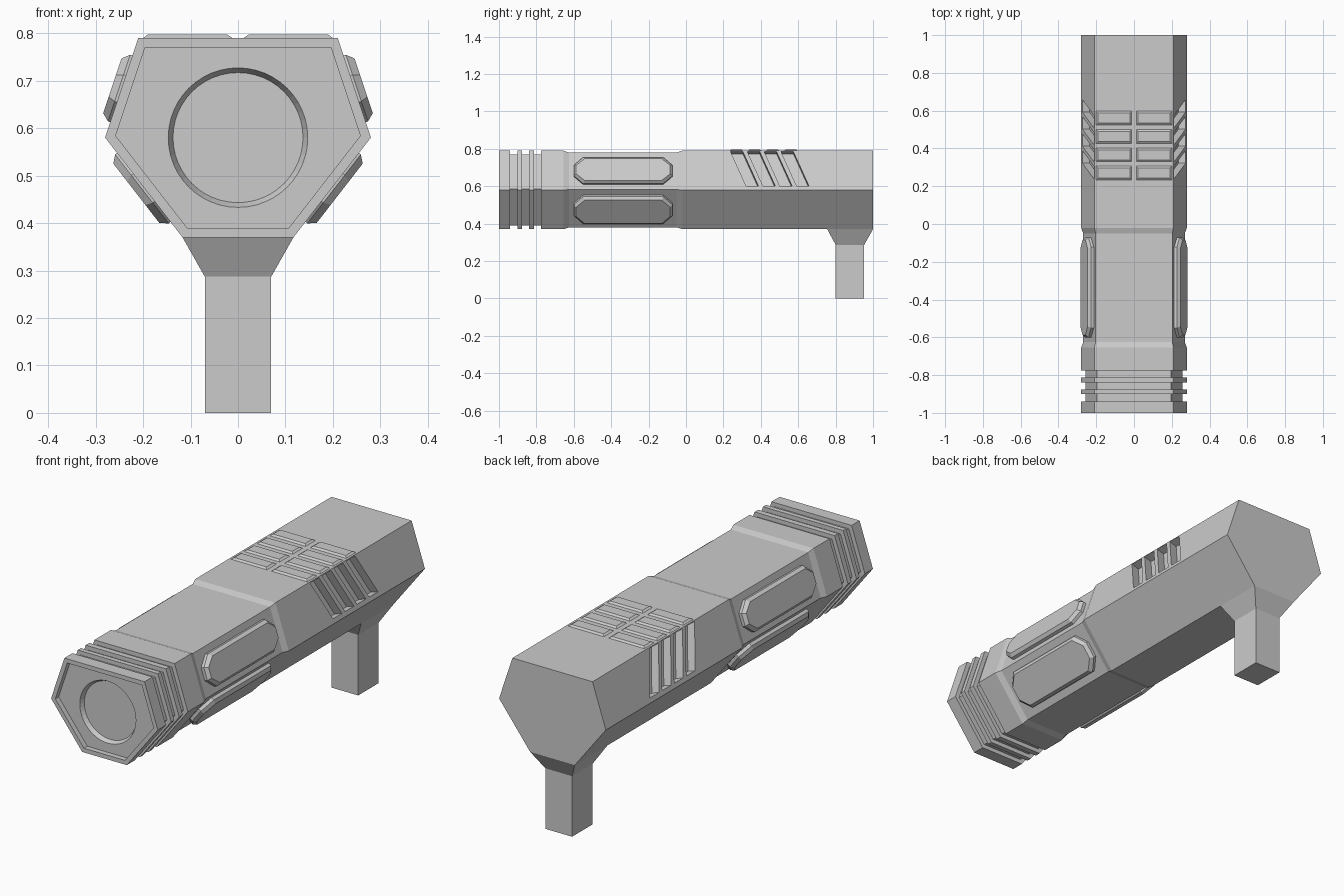
import bpy, bmesh, math
from mathutils import Vector

if "Cube" in bpy.data.objects:
    bpy.data.objects.remove(bpy.data.objects["Cube"])

# Hexagonal body profile (x, z)
HEX = [(0.21, 0.79), (0.28, 0.58), (0.117, 0.37),
       (-0.117, 0.37), (-0.28, 0.58), (-0.21, 0.79)]


def add_loft(bm, rings):
    """Skin a series of matching rings and cap both ends."""
    vs = [[bm.verts.new(p) for p in ring] for ring in rings]
    n = len(vs[0])
    faces = [bm.faces.new(vs[0]), bm.faces.new(vs[-1])]
    for a, b in zip(vs, vs[1:]):
        for i in range(n):
            j = (i + 1) % n
            faces.append(bm.faces.new((a[i], a[j], b[j], b[i])))
    bmesh.ops.recalc_face_normals(bm, faces=faces)


def make(name, lofts):
    bm = bmesh.new()
    for rings in lofts:
        add_loft(bm, rings)
    me = bpy.data.meshes.new(name)
    bm.to_mesh(me)
    bm.free()
    ob = bpy.data.objects.new(name, me)
    bpy.context.collection.objects.link(ob)
    return ob


def inset(poly, d):
    """Offset every edge of a clockwise polygon inward by d."""
    out = []
    for i, p in enumerate(poly):
        p = Vector(p)
        e1 = (p - Vector(poly[i - 1])).normalized()
        e2 = (Vector(poly[(i + 1) % len(poly)]) - p).normalized()
        n1, n2 = Vector((e1.y, -e1.x)), Vector((e2.y, -e2.x))
        out.append(p + (n1 + n2) * (d / (1 + n1.dot(n2))))
    return out


def hex_ring(y, d):
    return [(p[0], y, p[1]) for p in inset(HEX, d)]


def on_face(a, b, side):
    """Map (y, distance from a towards b, height) onto a body side face."""
    a, b = Vector(a), Vector(b)
    t = (b - a).normalized()
    n = Vector((-t.y, t.x))

    def place(y, s, h):
        q = a + t * s + n * h
        return (side * q.x, y, q.y)
    return place


def rect(x0, x1, y0, y1, z):
    return [(x0, y0, z), (x1, y0, z), (x1, y1, z), (x0, y1, z)]


# Body: recessed front, three grooves, narrow waist
sections = [(-0.975, 0.02), (-1, 0.02), (-1, 0)]
for y0, y1 in ((-0.94, -0.90), (-0.877, -0.84), (-0.813, -0.775)):
    sections += [(y0, 0), (y0, 0.02), (y1, 0.02), (y1, 0)]
sections += [(-0.655, 0), (-0.625, 0.01), (-0.05, 0.01), (-0.02, 0), (1, 0)]
body = make("body", [[hex_ring(y, d) for y, d in sections]])

# Cutters: round lens recess and slanted side vents
cuts = [[[(r * math.cos(a), y, 0.58 + r * math.sin(a))
          for a in (math.tau * i / 48 for i in range(48))]
         for y, r in ((-0.99, 0.147), (-0.975, 0.147), (-0.955, 0.137))]]
for side in (-1, 1):
    place = on_face(HEX[0], HEX[1], side)
    for i in range(4):
        y = 0.238 + 0.09 * i
        outline = [(y, 0.005), (y + 0.066, 0.005), (y + 0.15, 0.2), (y + 0.084, 0.2)]
        cuts.append([[place(py, s, h) for py, s in outline] for h in (-0.04, 0.02)])
cutter = make("vent_cutter", cuts)
cutter.hide_render = True
mod = body.modifiers.new("vents", 'BOOLEAN')
mod.operation = 'DIFFERENCE'
mod.solver = 'EXACT'
mod.object = cutter
bpy.context.view_layer.objects.active = body
bpy.ops.object.modifier_apply(modifier=mod.name)
bpy.data.objects.remove(cutter)


# Raised grip pads with clipped corners, two per side
def clipped(y0, y1, s0, s1, c, k):
    return [(y0 + c, s0), (y1 - c, s0), (y1, s0 + k), (y1, s1 - k),
            (y1 - c, s1), (y0 + c, s1), (y0, s1 - k), (y0, s0 + k)]


for label, (a, b), mid, half in (("upper", (HEX[0], HEX[1]), 0.113, 0.074),
                                 ("lower", (HEX[1], HEX[2]), 0.133, 0.092)):
    pads = []
    for side in (-1, 1):
        place = on_face(a, b, side)
        rings = []
        for h, d in ((-0.02, 0), (0.005, 0), (0.02, 0.013)):
            w = half - d
            outline = clipped(-0.6 + d, -0.072 - d, mid - w, mid + w,
                              0.05 - d * 0.4, 0.6 * w)
            rings.append([place(y, s, h) for y, s in outline])
        pads.append(rings)
    make(label + "_grip_pads", pads)

# Raised top plates: two columns of four
plates = []
for x0 in (-0.2, 0.012):
    for i in range(4):
        y0 = 0.233 + 0.097 * i
        plates.append([rect(x0 + d, x0 + 0.188 - d, y0 + d, y0 + 0.073 - d, z)
                       for z, d in ((0.785, 0), (0.79, 0), (0.797, 0.01))])
make("top_plates", plates)

# Handle flaring into the underside
make("handle", [[rect(-0.07, 0.07, 0.80, 0.953, 0),
                 rect(-0.07, 0.07, 0.80, 0.953, 0.287),
                 rect(-0.117, 0.117, 0.755, 1.0, 0.37)]])
